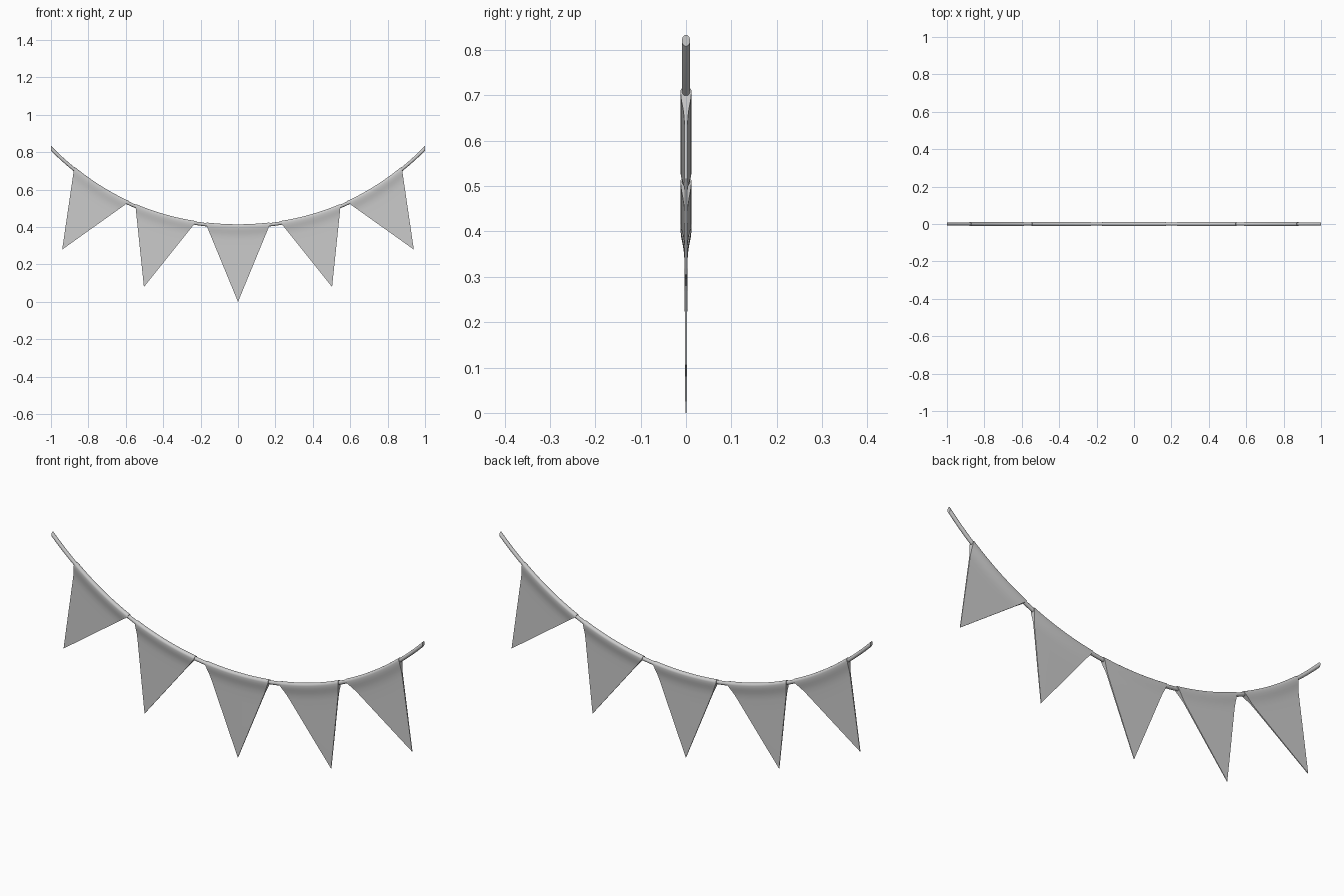
import bpy, bmesh, math
from mathutils import Vector

if "Cube" in bpy.data.objects:
    bpy.data.objects.remove(bpy.data.objects["Cube"])


def sag(x):
    return 0.403 + 0.334 * x**2 + 0.084 * x**4


def slope(x):
    return 0.668 * x + 0.336 * x**3


def finish(bm, name):
    bmesh.ops.remove_doubles(bm, verts=bm.verts, dist=1e-5)
    bmesh.ops.recalc_face_normals(bm, faces=bm.faces)
    me = bpy.data.meshes.new(name)
    bm.to_mesh(me)
    bm.free()
    ob = bpy.data.objects.new(name, me)
    bpy.context.collection.objects.link(ob)
    bpy.ops.object.select_all(action='DESELECT')
    ob.select_set(True)
    bpy.context.view_layer.objects.active = ob
    bpy.ops.object.shade_smooth_by_angle(angle=math.radians(40))
    return ob


def skin(bm, rings):
    # join neighbouring closed rings with quads
    n = len(rings[0])
    for a, b in zip(rings, rings[1:]):
        for i in range(n):
            j = (i + 1) % n
            bm.faces.new((a[i], a[j], b[j], b[i]))


# hanging cord, cut vertically at both ends
bm = bmesh.new()
rings = []
for i in range(65):
    x = -1 + i / 32
    stretch = math.sqrt(1 + slope(x)**2)
    rings.append([bm.verts.new((x, 0.009 * math.sin(a),
                                sag(x) + 0.009 * stretch * math.cos(a)))
                  for a in [k * math.tau / 16 for k in range(16)]])
skin(bm, rings)
bm.faces.new(rings[0])
bm.faces.new(rings[-1])
finish(bm, "cord")


# teardrop section: (offset above cord, fraction towards tip, y)
R = 0.012
arc = [(R * math.sin(a), 0, R * math.cos(a))
       for a in [k * math.pi / 9 for k in range(10)]]
taper = [(0, 0.03, 0.0112), (0, 0.06, 0.009), (0, 0.09, 0.0065),
         (0, 0.13, 0.0042), (0, 0.18, 0.0033), (0, 0.3, 0.003),
         (0, 0.6, 0.0025), (0, 1, 0.0015)]
section = (taper[::-1] + arc + [(n, t, -y) for n, t, y in taper])


def pennant(name, x0, x1, tip):
    bm = bmesh.new()
    tip = Vector(tip)
    rings = []
    for i in range(17):
        x = x0 + (x1 - x0) * i / 16
        top = Vector((x, 0, sag(x)))
        normal = Vector((-slope(x), 0, 1)).normalized()
        rings.append([bm.verts.new(top.lerp(tip, t) + normal * n + Vector((0, y, 0)))
                      for n, t, y in section])
    skin(bm, rings)
    # close the side edges
    last = len(section) - 1
    for ring in (rings[0], rings[-1]):
        for i in range(last // 2):
            bm.faces.new((ring[i], ring[i + 1], ring[last - i - 1], ring[last - i]))
    bmesh.ops.dissolve_degenerate(bm, dist=1e-6, edges=bm.edges)
    finish(bm, name)


# five pennants, mirrored about the middle
pennant("middle_pennant", -0.17, 0.17, (0, 0, 0))
for side, s in (("left", -1), ("right", 1)):
    pennant(side + "_inner_pennant", s * 0.23, s * 0.548, (s * 0.503, 0, 0.08))
    pennant(side + "_outer_pennant", s * 0.59, s * 0.877, (s * 0.94, 0, 0.28))
